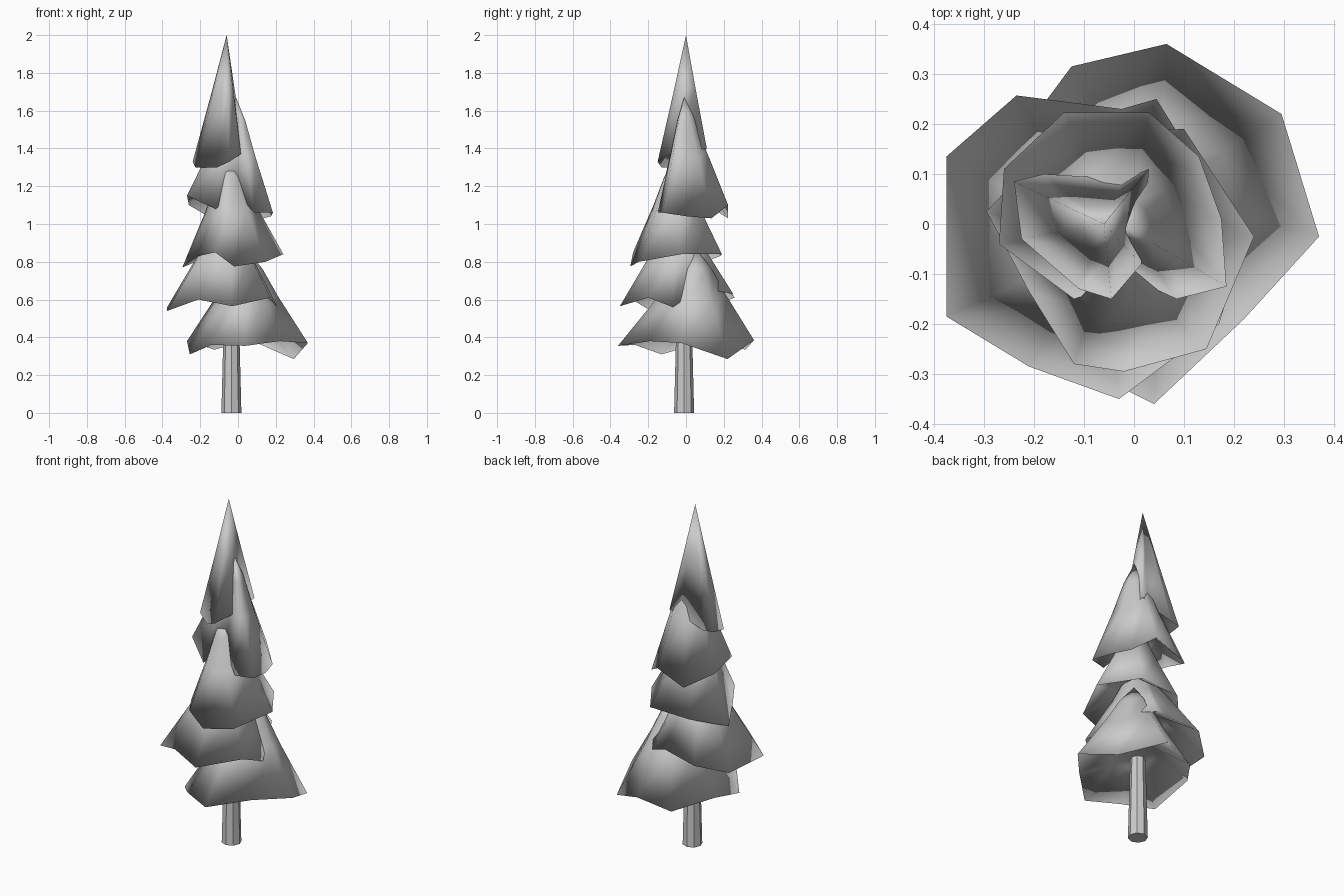
import bpy, bmesh
from mathutils import Vector


def finish(name, bm, smooth=True):
    bmesh.ops.recalc_face_normals(bm, faces=bm.faces)
    for f in bm.faces:
        f.smooth = smooth
    mesh = bpy.data.meshes.new(name)
    bm.to_mesh(mesh)
    bm.free()
    obj = bpy.data.objects.new(name, mesh)
    bpy.context.collection.objects.link(obj)
    return obj


def bridge(bm, a, b):
    n = len(a)
    for i in range(n):
        bm.faces.new((a[i], a[(i + 1) % n], b[(i + 1) % n], b[i]))


def skirt(name, apex, rim, steps):
    """Ragged rim drawn up to an off-centre tip, with a recessed underside."""
    bm = bmesh.new()
    apex = Vector(apex)
    rim = [Vector(p) for p in rim]
    mid = sum(rim, Vector()) / len(rim)
    first = prev = [bm.verts.new(p) for p in rim]
    for t, s in steps:
        ring = []
        for p in rim:
            q = apex + (p - apex) * s
            q.z = p.z + (apex.z - p.z) * t
            ring.append(bm.verts.new(q))
        bridge(bm, prev, ring)
        prev = ring
    tip = bm.verts.new(apex)
    for i in range(len(prev)):
        bm.faces.new((prev[i], prev[(i + 1) % len(prev)], tip))
    # recessed underside
    inner = [bm.verts.new((mid.x + (p.x - mid.x) * 0.4,
                           mid.y + (p.y - mid.y) * 0.4, mid.z + 0.13)) for p in rim]
    bridge(bm, inner, first)
    bm.faces.new(inner)
    return finish(name, bm)


ROUNDED = [(0.5, 0.51), (0.8, 0.25)]
POINTED = [(0.53, 0.46)]

# foliage tiers, lowest to highest
skirt("foliage_tier_1", (0.05, 0.06, 0.86), [
    (0.37, -0.025, 0.37), (0.295, 0.22, 0.285), (0.065, 0.36, 0.385),
    (-0.125, 0.315, 0.335), (-0.27, 0.12, 0.38), (-0.255, -0.13, 0.31),
    (-0.14, -0.27, 0.36), (0.04, -0.36, 0.355), (0.22, -0.19, 0.38)], ROUNDED)

skirt("foliage_tier_2", (-0.06, -0.04, 1.08), [
    (0.21, -0.07, 0.56), (0.15, 0.08, 0.66), (0.045, 0.25, 0.63),
    (-0.025, 0.23, 0.64), (-0.235, 0.257, 0.61), (-0.375, 0.135, 0.56),
    (-0.375, -0.185, 0.54), (-0.21, -0.285, 0.60), (-0.03, -0.35, 0.565),
    (0.17, -0.2, 0.61)], ROUNDED)

skirt("foliage_tier_3", (-0.05, -0.06, 1.35), [
    (0.24, -0.025, 0.84), (0.1, 0.19, 0.84), (-0.15, 0.18, 0.83),
    (-0.295, 0.025, 0.77), (-0.21, -0.135, 0.83), (-0.12, -0.28, 0.85),
    (-0.02, -0.295, 0.775), (0.145, -0.25, 0.80)], ROUNDED)

skirt("foliage_tier_4", (-0.01, -0.01, 1.67), [
    (0.175, 0.01, 1.04), (0.13, 0.135, 1.03), (0.03, 0.223, 1.10),
    (-0.14, 0.223, 1.03), (-0.26, 0.11, 1.10), (-0.27, -0.04, 1.15),
    (-0.12, -0.15, 1.08), (0.0, -0.11, 1.16), (0.085, -0.15, 1.06),
    (0.185, -0.125, 1.06)], ROUNDED)

skirt("foliage_top", (-0.06, 0.0, 2.0), [
    (0.015, -0.08, 1.37), (0.03, 0.11, 1.40), (-0.02, 0.09, 1.38),
    (-0.18, 0.1, 1.33), (-0.24, 0.085, 1.33), (-0.225, -0.03, 1.30),
    (-0.11, -0.13, 1.30), (-0.045, -0.15, 1.33)], POINTED)

# trunk
bm = bmesh.new()
bmesh.ops.create_cone(bm, cap_ends=True, segments=8, radius1=0.053, radius2=0.038, depth=0.6)
bmesh.ops.translate(bm, verts=bm.verts, vec=(-0.035, -0.01, 0.3))
finish("trunk", bm, smooth=False)
